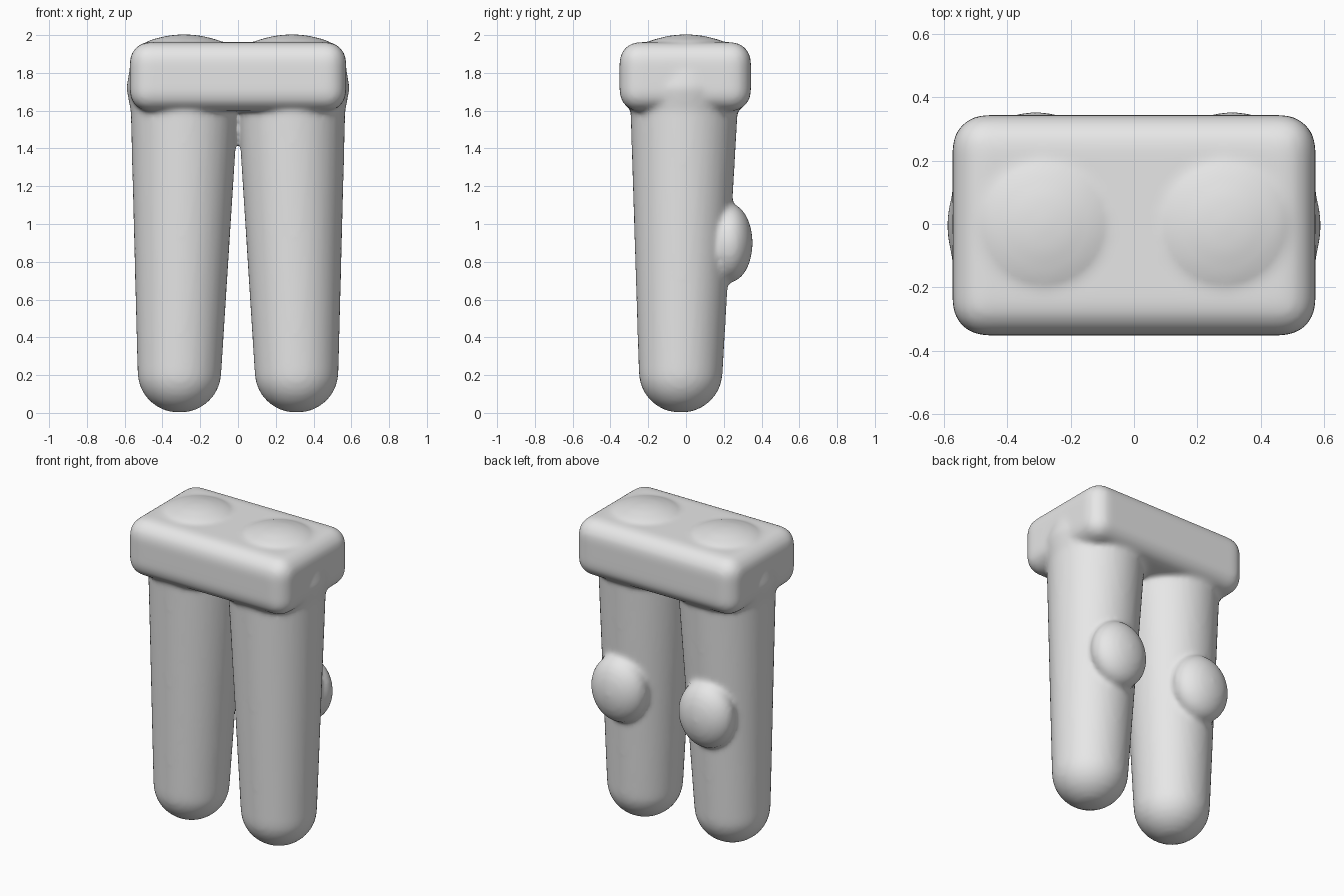
import bpy, bmesh, math
from mathutils import Matrix, Vector

if "Cube" in bpy.data.objects:
    bpy.data.objects.remove(bpy.data.objects["Cube"])

SEG = 40
bm = bmesh.new()


def lathe(rings):
    """Closed round body from rings of (z, centre x, centre y, radius)."""
    loops = []
    for z, cx, cy, r in rings:
        loops.append([bm.verts.new((cx + r * math.cos(2 * math.pi * i / SEG),
                                    cy + r * math.sin(2 * math.pi * i / SEG), z))
                      for i in range(SEG)])
    for a, b in zip(loops, loops[1:]):
        for i in range(SEG):
            j = (i + 1) % SEG
            bm.faces.new((a[i], a[j], b[j], b[i]))
    bm.faces.new(loops[0][::-1])
    bm.faces.new(loops[-1])


for side in (-1, 1):
    # tapered leg: rounded foot end, straight taper, domed hip
    rings = []
    for k in range(1, 9):
        t = k / 8 * math.pi / 2
        rings.append((0.215 - 0.215 * math.cos(t), side * 0.31, -0.028, 0.222 * math.sin(t)))
    rings += [(1.60, side * 0.284, -0.01, 0.284),
              (1.72, side * 0.288, -0.005, 0.304),
              (1.84, side * 0.285, 0, 0.285),
              (1.935, side * 0.285, 0, 0.24),
              (1.975, side * 0.285, 0, 0.18),
              (1.997, side * 0.285, 0, 0.09),
              (2.004, side * 0.285, 0, 0.02)]
    lathe(rings)
    # oval bump on the back of the leg
    bmesh.ops.create_uvsphere(
        bm, u_segments=32, v_segments=20, radius=1,
        matrix=Matrix.Translation((side * 0.31, 0.228, 0.90)) @ Matrix.Diagonal((0.185, 0.125, 0.21, 1)))

# rounded waist block
box = bmesh.ops.create_cube(
    bm, size=1,
    matrix=Matrix.Translation((0, -0.004, 1.78)) @ Matrix.Diagonal((1.145, 0.695, 0.365, 1)))
edges = list({e for v in box["verts"] for e in v.link_edges})
bmesh.ops.bevel(bm, geom=edges, offset=0.105, segments=6, profile=0.5, affect='EDGES')
bmesh.ops.recalc_face_normals(bm, faces=bm.faces[:])

mesh = bpy.data.meshes.new("trousers")
bm.to_mesh(mesh)
bm.free()
trousers = bpy.data.objects.new("trousers", mesh)
bpy.context.collection.objects.link(trousers)

# fuse the parts into one soft skin
fuse = trousers.modifiers.new("fuse", 'REMESH')
fuse.mode = 'VOXEL'
fuse.voxel_size = 0.016
fuse.use_smooth_shade = True
soften = trousers.modifiers.new("soften", 'SMOOTH')
soften.factor = 0.5
soften.iterations = 8

grey = bpy.data.materials.new("plain grey")
grey.diffuse_color = (0.8, 0.8, 0.8, 1)
grey.use_nodes = True
grey.node_tree.nodes["Principled BSDF"].inputs["Base Color"].default_value = grey.diffuse_color
mesh.materials.append(grey)
for p in mesh.polygons:
    p.use_smooth = True
